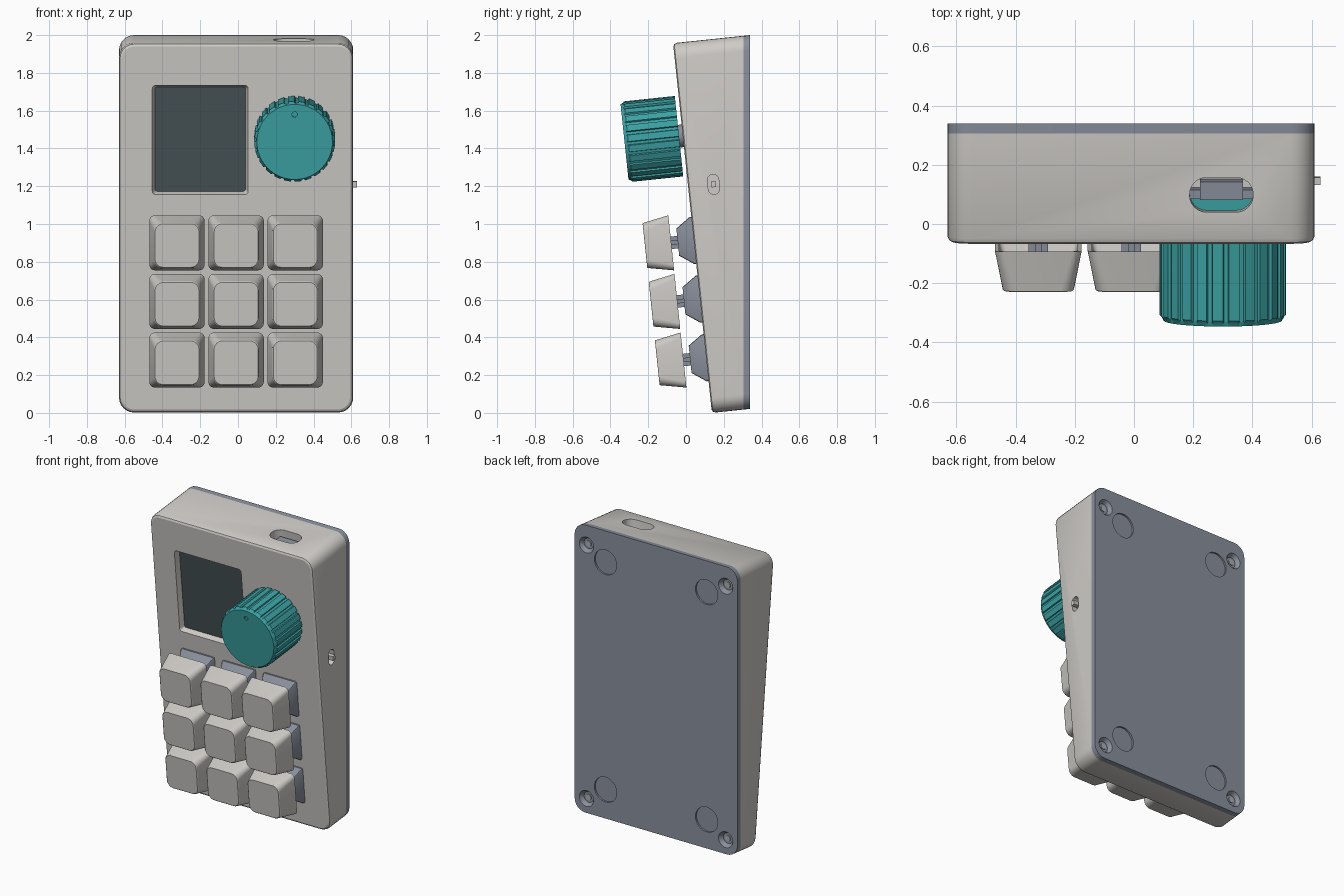
import bpy, bmesh, math
from mathutils import Matrix, Vector

if "Cube" in bpy.data.objects:
    bpy.data.objects.remove(bpy.data.objects["Cube"])

TILT = math.radians(6)
S, C = math.sin(TILT), math.cos(TILT)
Y0 = 0.137
# Leaning frame: x across, y inward from the front face, z up along the face
LEAN = Matrix.Translation((0, Y0, 0)) @ Matrix.Rotation(TILT, 4, 'X')
UPRIGHT = Matrix.Identity(4)
CX = -0.01            # centre line of the case
W, H = 1.24, 1.968    # case width and height


def material(name, rgb):
    m = bpy.data.materials.new(name)
    m.diffuse_color = (*rgb, 1)
    m.use_nodes = True
    m.node_tree.nodes["Principled BSDF"].inputs["Base Color"].default_value = m.diffuse_color
    return m


SHELL = material("warm_light_grey", (0.62, 0.60, 0.57))
GREY = material("blue_grey", (0.25, 0.275, 0.33))
TEAL = material("teal", (0.045, 0.36, 0.37))
GLASS = material("dark_glass", (0.062, 0.083, 0.092))
METAL = material("screw_grey", (0.42, 0.43, 0.45))


def rounded(cx, cz, w, h, r, y, n=6):
    """Rounded rectangle in the xz plane at depth y."""
    pts = []
    for i, (sx, sz) in enumerate([(1, 1), (-1, 1), (-1, -1), (1, -1)]):
        for k in range(n + 1):
            a = math.pi / 2 * (i + k / n)
            pts.append(Vector((cx + sx * (w / 2 - r) + r * math.cos(a), y,
                               cz + sz * (h / 2 - r) + r * math.sin(a))))
    return pts


def circle(cx, cz, r, y, n=32):
    return [Vector((cx + r * math.cos(2 * math.pi * k / n), y,
                    cz + r * math.sin(2 * math.pi * k / n))) for k in range(n)]


def to_plane(ring, world_y):
    """Slide a leaning ring inward until it meets an upright plane."""
    return [Vector((p.x, (world_y - Y0 + p.z * S) / C, p.z)) for p in ring]


def loft(name, rings, mat, frame=LEAN):
    bm = bmesh.new()
    vs = [[bm.verts.new(frame @ p) for p in ring] for ring in rings]
    n = len(vs[0])
    for a, b in zip(vs, vs[1:]):
        for i in range(n):
            j = (i + 1) % n
            bm.faces.new((a[i], a[j], b[j], b[i]))
    bm.faces.new(vs[0])
    bm.faces.new(vs[-1])
    bmesh.ops.recalc_face_normals(bm, faces=bm.faces)
    me = bpy.data.meshes.new(name)
    bm.to_mesh(me)
    bm.free()
    me.materials.append(mat)
    ob = bpy.data.objects.new(name, me)
    bpy.context.collection.objects.link(ob)
    return ob


def box(name, x, y, z, mat):
    """Box in the leaning frame from (low, high) ranges."""
    rings = [[Vector((a, d, b)) for a, b in
              ((x[0], z[0]), (x[1], z[0]), (x[1], z[1]), (x[0], z[1]))] for d in y]
    return loft(name, rings, mat)


def activate(ob):
    bpy.ops.object.select_all(action='DESELECT')
    ob.select_set(True)
    bpy.context.view_layer.objects.active = ob


def cut(ob, cutter):
    mod = ob.modifiers.new("cut", 'BOOLEAN')
    mod.operation = 'DIFFERENCE'
    mod.solver = 'EXACT'
    mod.object = cutter
    activate(ob)
    bpy.ops.object.modifier_apply(modifier=mod.name)
    bpy.data.objects.remove(cutter)


# Case: leaning front with a softened rim, upright back
outline = rounded(CX, H / 2, W, H, 0.08, 0.02)
case = loft("case", [
    rounded(CX, H / 2, W - 0.036, H - 0.036, 0.062, 0),
    rounded(CX, H / 2, W - 0.012, H - 0.012, 0.074, 0.006),
    outline, to_plane(outline, 0.305)], SHELL)

# Screen window and glass
SX, SZ = -0.20, 1.453
cut(case, loft("window_cutter", [
    rounded(SX, SZ, 0.515, 0.588, 0.02, -0.01),
    rounded(SX, SZ, 0.48, 0.555, 0.012, 0.04)], SHELL))
loft("screen_glass", [rounded(SX, SZ, 0.479, 0.554, 0.012, 0.041),
                      rounded(SX, SZ, 0.479, 0.554, 0.012, 0.034)], GLASS)

# Cable port in the top, with the board and socket inside
PX, PY = 0.295, 0.168
swap_yz = Matrix(((1, 0, 0, 0), (0, 0, 1, 0), (0, 1, 0, 0), (0, 0, 0, 1)))
cut(case, loft("port_cutter", [rounded(PX, PY, 0.215, 0.118, 0.058, z)
                               for z in (H - 0.13, H + 0.05)], SHELL, LEAN @ swap_yz))
box("circuit_board", (PX - 0.12, PX + 0.12), (0.10, 0.148), (H - 0.15, H - 0.06), TEAL)
box("port_socket", (PX - 0.073, PX + 0.073), (0.146, 0.208), (H - 0.15, H - 0.04), GREY)
box("port_tabs", (PX - 0.115, PX + 0.115), (0.148, 0.18), (H - 0.15, H - 0.05), GREY)

# Slide switch on the right side
swap_xy = Matrix(((0, 1, 0, 0), (1, 0, 0, 0), (0, 0, 1, 0), (0, 0, 0, 1)))
cut(case, loft("slide_cutter", [rounded(0.135, 1.2025, 0.06, 0.105, 0.029, x)
                                for x in (0.57, 0.65)], SHELL, LEAN @ swap_xy))
box("slide_nub", (0.56, 0.63), (0.122, 0.148), (1.187, 1.218), SHELL)

# Back plate with screw holes and foot recesses
plate = loft("back_plate", [to_plane(outline, 0.305), to_plane(outline, 0.34)], GREY)
for side in (-1, 1):
    for z in (0.12, 1.865):
        x = CX + side * 0.53
        cut(plate, loft("screw_cutter", [circle(x, z, 0.058, 0.345),
                                         circle(x, z, 0.036, 0.314)], GREY, UPRIGHT))
        loft("screw", [circle(x, z, 0.02, 0.31, 16),
                       circle(x, z, 0.02, 0.32, 16)], METAL, UPRIGHT)
    for z in (0.22, 1.785):
        x = CX + side * 0.385
        cut(plate, loft("foot_cutter", [circle(x, z, 0.085, 0.36),
                                        circle(x, z, 0.085, 0.328)], GREY, UPRIGHT))

# Ribbed knob
KX, KZ, RIBS = 0.30, 1.475, 24


def knob_ring(y, rib, groove):
    pts = []
    for i in range(RIBS):
        for f, r in ((0, rib), (0.62, rib), (0.68, groove), (0.94, groove)):
            a = 2 * math.pi * (i + f) / RIBS
            pts.append(Vector((KX + r * math.cos(a), y, KZ + r * math.sin(a))))
    return pts


knob = loft("knob", [knob_ring(-0.02, 0.214, 0.205), knob_ring(-0.29, 0.214, 0.205),
                     knob_ring(-0.297, 0.207, 0.205), knob_ring(-0.31, 0.2, 0.2)], TEAL)
cut(knob, loft("dot_cutter", [circle(KX, KZ + 0.146, 0.014, -0.33, 16),
                              circle(KX, KZ + 0.146, 0.014, -0.3, 16)], TEAL))
loft("knob_shaft", [circle(KX, KZ, 0.06, 0.01), circle(KX, KZ, 0.06, -0.03)], GREY)

# Three by three keys: switch housing, cross stem, hollow cap
for row in range(3):
    for col in range(3):
        x, z = CX + (col - 1) * 0.313, 0.294 + row * 0.312
        loft("switch_housing", [
            rounded(x, z, 0.25, 0.25, 0.01, 0.01, 2),
            rounded(x, z, 0.25, 0.25, 0.01, -0.01, 2),
            rounded(x, z, 0.19, 0.145, 0.01, -0.085, 2)], GREY)
        for a, b in ((0.033, 0.011), (0.011, 0.033)):
            box("switch_stem", (x - a, x + a), (-0.225, -0.08), (z - b, z + b), GREY)
        loft("keycap", [
            rounded(x, z, 0.215, 0.215, 0.02, -0.22),
            rounded(x, z, 0.265, 0.265, 0.02, -0.12),
            rounded(x, z, 0.293, 0.293, 0.03, -0.12),
            rounded(x, z, 0.24, 0.24, 0.045, -0.256),
            rounded(x, z, 0.232, 0.232, 0.043, -0.26)], SHELL)

# Smooth rounded corners, keep hard edges
for ob in list(bpy.context.collection.objects):
    activate(ob)
    bpy.ops.object.shade_smooth_by_angle(angle=math.radians(25))
